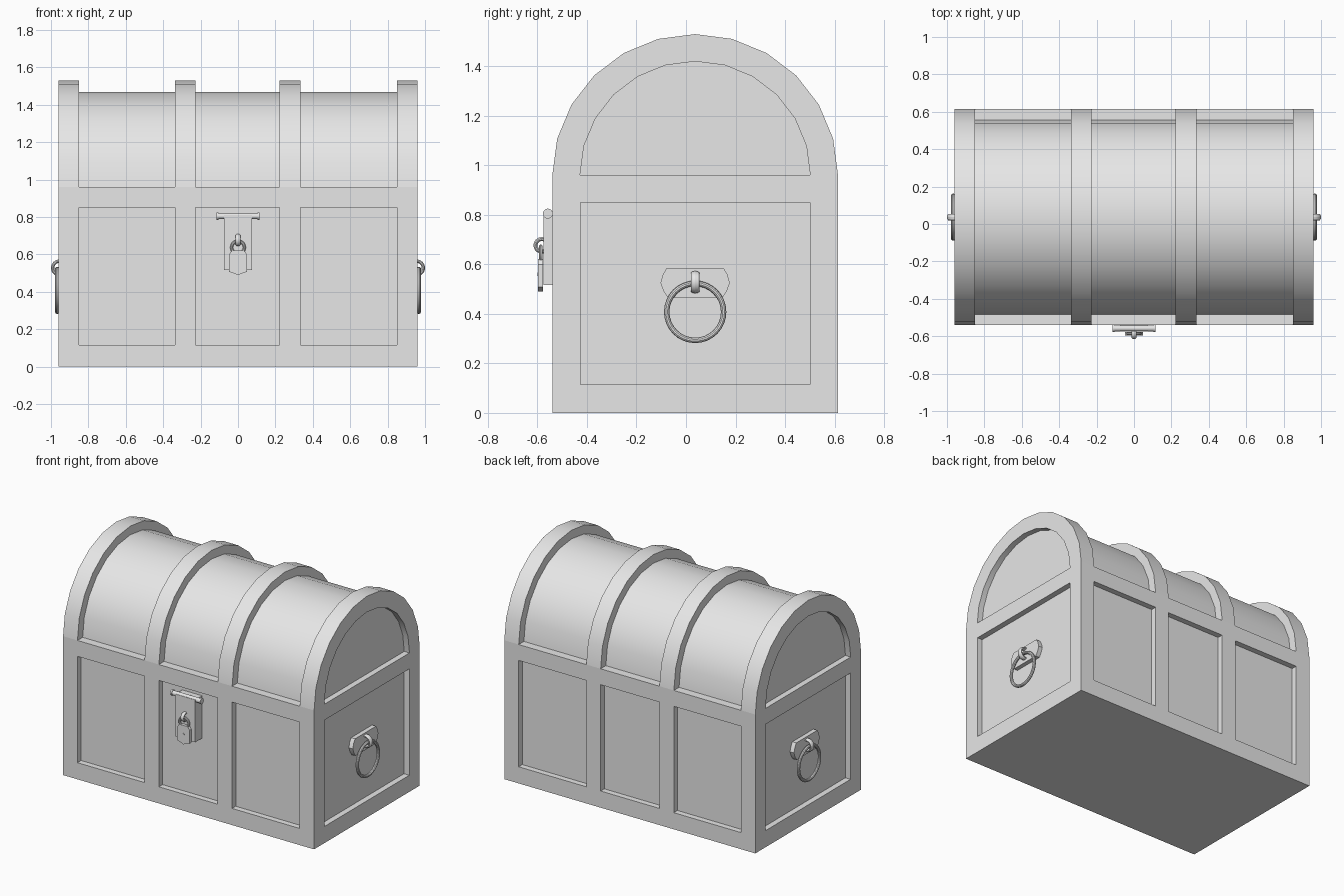
import bpy
import bmesh
from math import sin, cos, pi

if "Cube" in bpy.data.objects:
    bpy.data.objects.remove(bpy.data.objects["Cube"], do_unlink=True)

GREY = (0.8, 0.8, 0.8, 1.0)
grey = bpy.data.materials.new("plain grey")
grey.use_nodes = True
grey.diffuse_color = GREY
grey.node_tree.nodes["Principled BSDF"].inputs["Base Color"].default_value = GREY

MID = 0.037            # middle of the chest in y
HALF_X, HALF_Y = 0.96, 0.577
SEAM = 0.96            # height where the lid starts
DEPTH = 0.04           # depth of the sunken panels


def finish(obj, name):
    obj.name = obj.data.name = name
    obj.data.materials.clear()
    obj.data.materials.append(grey)
    bpy.ops.object.select_all(action='DESELECT')
    obj.select_set(True)
    bpy.context.view_layer.objects.active = obj
    bpy.ops.object.shade_smooth_by_angle()
    return obj


def prism(name, profile, axis, start, end):
    """Extrude a closed outline along x (outline in y, z) or y (outline in x, z)."""
    bm = bmesh.new()
    place = (lambda u, v: (start, u, v)) if axis == 'x' else (lambda u, v: (u, start, v))
    face = bm.faces.new([bm.verts.new(place(u, v)) for u, v in profile])
    out = bmesh.ops.extrude_face_region(bm, geom=[face])
    moved = [g for g in out["geom"] if isinstance(g, bmesh.types.BMVert)]
    shift = end - start
    bmesh.ops.translate(bm, verts=moved, vec=(shift, 0, 0) if axis == 'x' else (0, shift, 0))
    bmesh.ops.recalc_face_normals(bm, faces=bm.faces)
    mesh = bpy.data.meshes.new(name)
    bm.to_mesh(mesh)
    bm.free()
    obj = bpy.data.objects.new(name, mesh)
    bpy.context.collection.objects.link(obj)
    return finish(obj, name)


def rect(u0, u1, v0, v1):
    return [(u0, v0), (u1, v0), (u1, v1), (u0, v1)]


def circle(u, v, r, n=20):
    return [(u + r * cos(2 * pi * i / n), v + r * sin(2 * pi * i / n)) for i in range(n)]


def arch(ry, rz, n=12):
    return [(MID + ry * cos(pi * i / n), SEAM + rz * sin(pi * i / n)) for i in range(n + 1)]


def ring(name, location, rotation, major, minor, widen=1):
    bpy.ops.mesh.primitive_torus_add(location=location, rotation=rotation,
                                     major_radius=major, minor_radius=minor,
                                     major_segments=32, minor_segments=10)
    obj = bpy.context.object
    obj.scale.z = widen
    return finish(obj, name)


# Chest body with sunken panels on the four walls
body = prism("chest_body", rect(MID - HALF_Y, MID + HALF_Y, 0, SEAM), 'x', -HALF_X, HALF_X)
low, high = 0.115, 0.85
cutters = []
for x0, x1 in ((-0.85, -0.337), (-0.227, 0.223), (0.333, 0.85)):
    for s in (-1, 1):
        cutters.append(prism("panel_cutter", rect(x0, x1, low, high), 'y',
                             MID + s * (HALF_Y - DEPTH), MID + s * (HALF_Y + 0.1)))
for s in (-1, 1):
    cutters.append(prism("panel_cutter", rect(MID - 0.463, MID + 0.463, low, high), 'x',
                         s * (HALF_X - DEPTH), s * (HALF_X + 0.1)))
bpy.context.view_layer.objects.active = body
for cutter in cutters:
    cutter.hide_render = True
    mod = body.modifiers.new("panel", 'BOOLEAN')
    mod.operation = 'DIFFERENCE'
    mod.solver = 'EXACT'
    mod.object = cutter
    bpy.ops.object.modifier_apply(modifier=mod.name)
    bpy.data.objects.remove(cutter, do_unlink=True)
finish(body, "chest_body")

# Domed lid: a smooth barrel between raised ribs
prism("lid_barrel", arch(0.52, 0.51), 'x', -(HALF_X - DEPTH), HALF_X - DEPTH)
rib_outline = arch(HALF_Y, 0.57) + arch(0.465, 0.46)[::-1]
for name, x0, x1 in (("right_end_rib", -HALF_X, -0.85), ("right_middle_rib", -0.337, -0.227),
                     ("left_middle_rib", 0.223, 0.333), ("left_end_rib", 0.85, HALF_X)):
    prism(name, rib_outline, 'x', x0, x1)

# Ring handles on both ends
half_plate = [(0.075, 0.465), (0.11, 0.465), (0.128, 0.492), (0.14, 0.525),
              (0.13, 0.56), (0.115, 0.585)]
plate = [(MID + u, v) for u, v in half_plate] + [(MID - u, v) for u, v in half_plate[::-1]]
for side, s in (("right", -1), ("left", 1)):
    prism(side + "_handle_plate", plate, 'x', s * 0.915, s * 0.95)
    ring(side + "_handle_staple", (s * 0.955, MID, 0.528), (pi / 2, 0, 0), 0.036, 0.009, 2)
    ring(side + "_handle_ring", (s * 0.967, MID, 0.408), (0, pi / 2, 0), 0.115, 0.011)

# Hasp and hinge bar on the front
prism("hasp_plate", rect(-0.076, 0.076, 0.517, 0.81), 'y', -0.576, -0.49)
prism("hasp_hinge_bar", circle(-0.558, 0.805, 0.016), 'x', -0.11, 0.11)
for side, s in (("right", -1), ("left", 1)):
    prism(side + "_hinge_cap", circle(-0.558, 0.805, 0.02), 'x', s * 0.104, s * 0.115)
ring("hasp_staple", (0, -0.583, 0.677), (0, pi / 2, 0), 0.025, 0.008, 1.6)

# Padlock
lock = [(-0.048, 0.508), (0, 0.491), (0.048, 0.508), (0.048, 0.6),
        (0.032, 0.622), (-0.032, 0.622), (-0.048, 0.6)]
prism("padlock_body", lock, 'y', -0.597, -0.577)
ring("padlock_shackle", (0, -0.587, 0.638), (pi / 2, 0, 0), 0.034, 0.008)
prism("padlock_keyhole", circle(0, 0.56, 0.008, 8), 'y', -0.6, -0.596)
